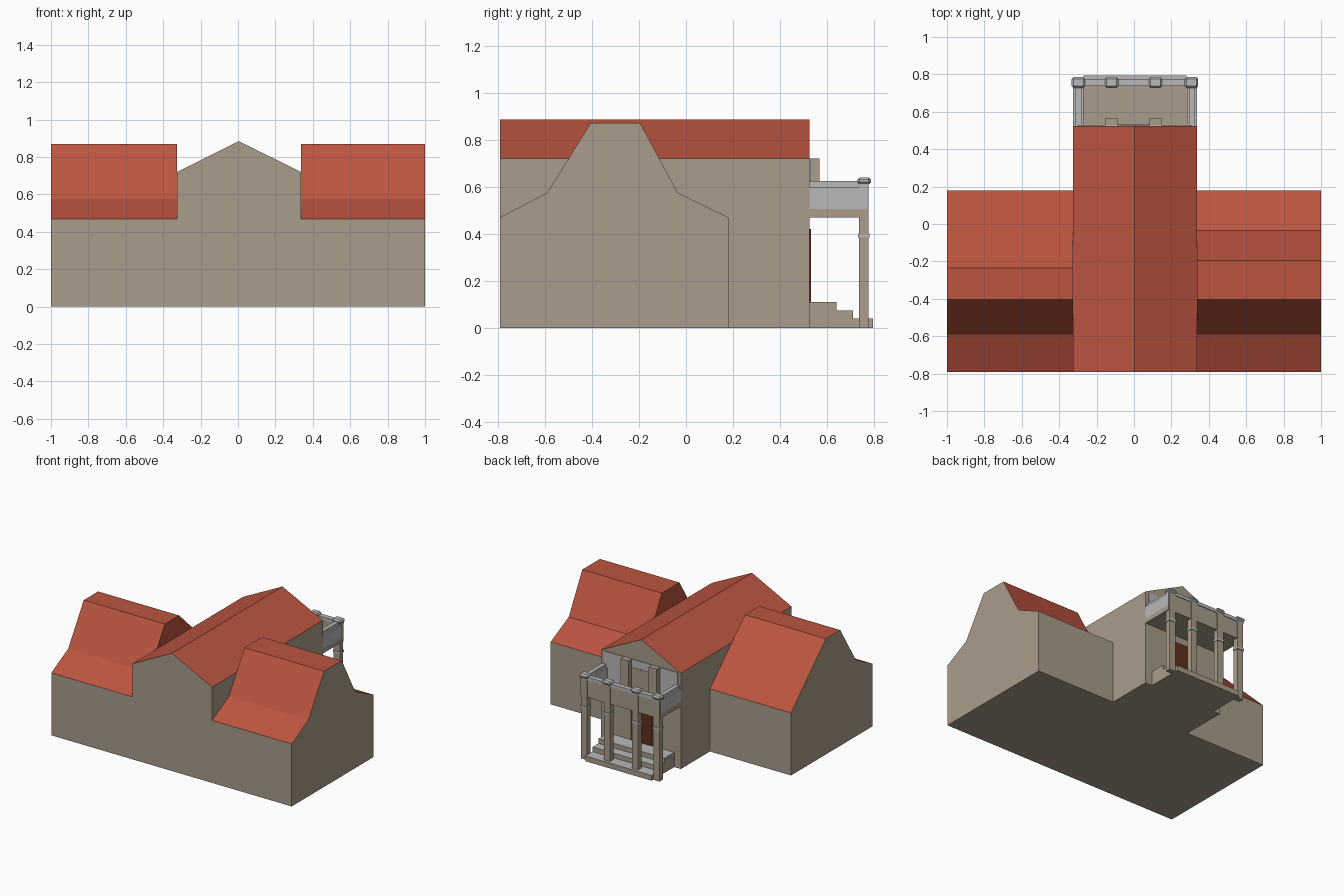
import bpy, bmesh

if "Cube" in bpy.data.objects:
    bpy.data.objects.remove(bpy.data.objects["Cube"])


def material(name, rgb):
    m = bpy.data.materials.new(name)
    m.diffuse_color = (*rgb, 1)
    m.use_nodes = True
    m.node_tree.nodes["Principled BSDF"].inputs["Base Color"].default_value = m.diffuse_color
    return m


TAN = material("tan_wall", (0.40, 0.335, 0.255))
RED = material("red_roof", (0.50, 0.09, 0.05))
GREY = material("light_grey", (0.48, 0.48, 0.48))
BROWN = material("door_brown", (0.11, 0.03, 0.015))


def prism(name, profile, axis, a, b, side=TAN, top=None, red_end=0):
    """Extrude a profile along axis x or y; upward faces get the top material."""
    bm = bmesh.new()
    place = (lambda p, t: (t, *p)) if axis == "x" else (lambda p, t: (p[0], t, p[1]))
    rings = [[bm.verts.new(place(p, t)) for p in profile] for t in (a, b)]
    n = len(profile)
    bm.faces.new(rings[0])
    bm.faces.new(rings[1])
    for i in range(n):
        j = (i + 1) % n
        bm.faces.new((rings[0][i], rings[0][j], rings[1][j], rings[1][i]))
    bmesh.ops.recalc_face_normals(bm, faces=bm.faces)
    for f in bm.faces:
        f.normal_update()
        inner = red_end and f.normal.x * red_end > 0.9
        f.material_index = 1 if top and (f.normal.z > 0.1 or inner) else 0
    me = bpy.data.meshes.new(name)
    bm.to_mesh(me)
    bm.free()
    me.materials.append(side)
    if top:
        me.materials.append(top)
    ob = bpy.data.objects.new(name, me)
    bpy.context.collection.objects.link(ob)
    return ob


def box(name, x, y, z, side=TAN, top=None):
    prof = [(x[0], z[0]), (x[1], z[0]), (x[1], z[1]), (x[0], z[1])]
    return prism(name, prof, "y", y[0], y[1], side, top)


L, R, BACK = -0.325, 0.338, 0.525

# Gabled central hall
prism("central_hall", [(L, 0), (R, 0), (R, 0.72), (0.003, 0.885), (L, 0.72)],
      "y", -0.79, BACK, TAN, RED)

# Side wings with double-pitched roofs
front = [(0.18, 0), (-0.79, 0), (-0.79, 0.47), (-0.59, 0.575), (-0.405, 0.87)]
prism("right_wing", front + [(-0.195, 0.87), (-0.035, 0.575), (0.18, 0.47)],
      "x", R, 1, TAN, RED, -1)
prism("left_wing", front + [(-0.235, 0.87), (0.01, 0.635), (0.18, 0.47)],
      "x", -1, L, TAN, RED, 1)

# Entrance steps and door
prism("entrance_steps", [(BACK, 0), (0.795, 0), (0.795, 0.04), (0.71, 0.04),
                         (0.71, 0.075), (0.64, 0.075), (0.64, 0.11), (BACK, 0.11)],
      "x", -0.27, 0.28, TAN, GREY)
box("door", (-0.09, 0.09), (BACK, 0.53), (0.11, 0.42), BROWN)

# Balcony floor, side panels and front parapet
box("balcony_floor", (L, R), (BACK, 0.77), (0.47, 0.505))
for side, x in (("left", (L, -0.27)), ("right", (0.283, R))):
    box(side + "_balcony_panel", x, (BACK, 0.77), (0.505, 0.6), GREY)
    box(side + "_balcony_rail", (x[0] + 0.012, x[1] - 0.012), (BACK, 0.735), (0.6, 0.625), GREY)
box("front_parapet", (L, R), (0.742, 0.77), (0.505, 0.6))
box("front_rail", (L, R), (0.737, 0.775), (0.6, 0.625), GREY)

# Four porch posts with collars and stepped caps
for i, x in enumerate((-0.297, -0.12, 0.115, 0.307)):
    box(f"porch_post_{i}", (x - 0.025, x + 0.025), (0.735, 0.775), (0, 0.612))
    box(f"post_collar_{i}", (x - 0.03, x + 0.03), (0.731, 0.779), (0.385, 0.402), GREY)
    cap = box(f"post_cap_{i}", (x - 0.036, x + 0.036), (0.728, 0.786), (0.61, 0.64), GREY)
    bev = cap.modifiers.new("chamfer", "BEVEL")
    bev.width, bev.segments = 0.01, 1

# Upper gable panel and its two pilasters
box("gable_panel", (-0.30, 0.31), (BACK, 0.53), (0.505, 0.72), GREY)
box("balcony_door", (-0.085, 0.085), (BACK, 0.533), (0.505, 0.66))
for side, x in (("left", -0.12), ("right", 0.115)):
    box(side + "_pilaster", (x - 0.033, x + 0.033), (BACK, 0.567), (0.505, 0.72))
